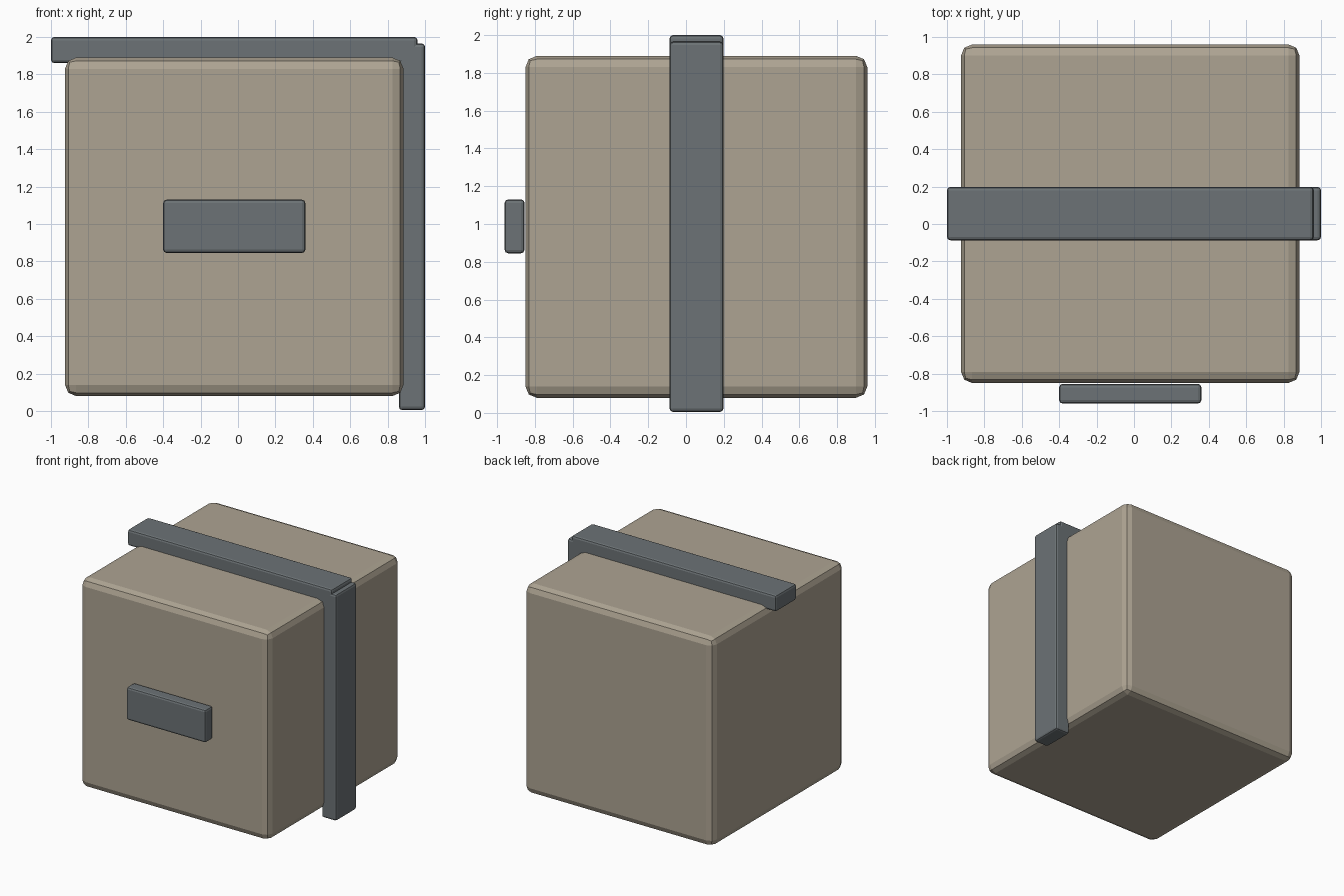
import bpy

if "Cube" in bpy.data.objects:
    bpy.data.objects.remove(bpy.data.objects["Cube"])


def material(name, color):
    mat = bpy.data.materials.new(name)
    mat.diffuse_color = color
    mat.use_nodes = True
    mat.node_tree.nodes["Principled BSDF"].inputs["Base Color"].default_value = mat.diffuse_color
    return mat


def box(name, low, high, bevel, mat):
    """Bevelled box between two opposite corners."""
    bpy.ops.mesh.primitive_cube_add(
        size=1, location=[(a + b) / 2 for a, b in zip(low, high)])
    obj = bpy.context.object
    obj.name = name
    obj.scale = [b - a for a, b in zip(low, high)]
    bpy.ops.object.transform_apply(location=False, rotation=False, scale=True)
    mod = obj.modifiers.new("Bevel", 'BEVEL')
    mod.width = bevel
    mod.segments = 2
    obj.data.materials.append(mat)
    return obj


cardboard = material("tan", (0.42, 0.37, 0.29, 1))
metal = material("dark_grey", (0.15, 0.17, 0.18, 1))

# Main crate body
box("crate_body", (-0.925, -0.85, 0.08), (0.885, 0.96, 1.89), 0.06, cardboard)

# Straps over the top and down the right side
box("top_strap", (-1.0, -0.087, 1.86), (0.96, 0.198, 2.0), 0.018, metal)
box("side_strap", (0.86, -0.087, 0.005), (1.0, 0.198, 1.965), 0.018, metal)

# Plate on the front
box("front_plate", (-0.40, -0.96, 0.845), (0.36, -0.855, 1.13), 0.018, metal)
